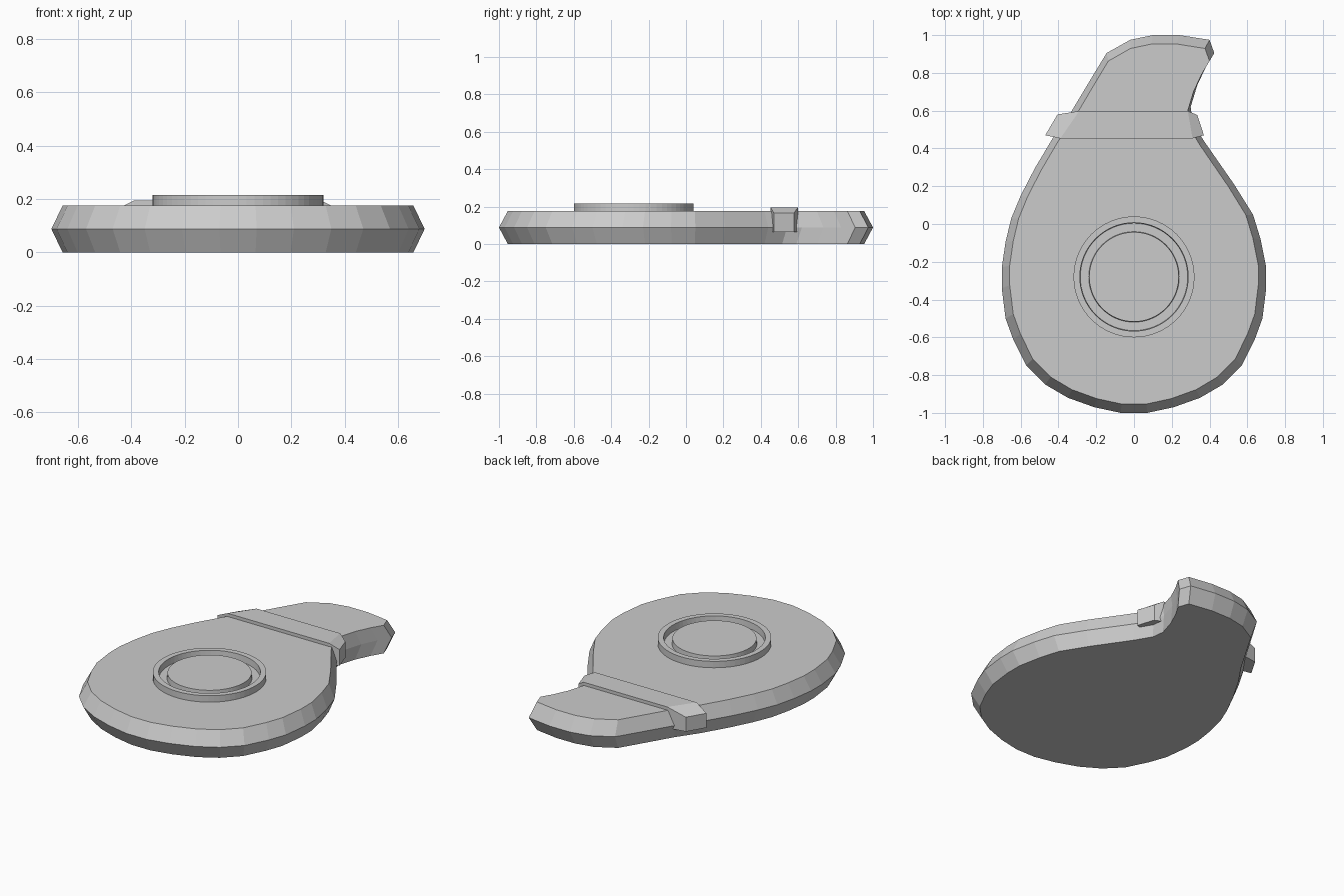
import bpy, bmesh, math

if "Cube" in bpy.data.objects:
    bpy.data.objects.remove(bpy.data.objects["Cube"])


def finish(name, bm):
    bmesh.ops.recalc_face_normals(bm, faces=bm.faces)
    me = bpy.data.meshes.new(name)
    bm.to_mesh(me)
    bm.free()
    ob = bpy.data.objects.new(name, me)
    bpy.context.collection.objects.link(ob)
    return ob


def loft(name, rings, closed=False):
    """Skin equal-length rings; cap both ends, or join last to first."""
    bm = bmesh.new()
    vs = [[bm.verts.new(p) for p in r] for r in rings]
    n = len(vs[0])
    pairs = list(zip(vs, vs[1:])) + ([(vs[-1], vs[0])] if closed else [])
    for a, b in pairs:
        for i in range(n):
            j = (i + 1) % n
            bm.faces.new((a[i], a[j], b[j], b[i]))
    if not closed:
        bm.faces.new(vs[0])
        bm.faces.new(vs[-1])
    return finish(name, bm)


def circle(r, z, n=64):
    cy = -0.28
    return [(r * math.cos(2 * math.pi * i / n),
             cy + r * math.sin(2 * math.pi * i / n), z) for i in range(n)]


# Drop-shaped body: round lower half is symmetric, upper part bends to the right
lower = [(0.07, -1.0), (0.21, -0.97), (0.35, -0.92), (0.47, -0.85), (0.57, -0.75),
         (0.64, -0.61), (0.68, -0.50), (0.70, -0.34), (0.70, -0.23)]
upper = [(0.67, -0.08), (0.63, 0.05), (0.53, 0.21), (0.37, 0.44), (0.31, 0.54),
         (0.30, 0.62), (0.335, 0.735), (0.38, 0.83), (0.425, 0.905), (0.40, 0.975),
         (0.24, 1.0), (0.10, 1.0), (-0.02, 0.975), (-0.145, 0.905), (-0.215, 0.79),
         (-0.335, 0.59), (-0.43, 0.455), (-0.525, 0.295), (-0.60, 0.15),
         (-0.65, 0.03), (-0.68, -0.095)]
outline = lower + upper + [(-x, y) for x, y in reversed(lower)]


def section(sx, sy, z):
    return [(x * sx, y * sy, z) for x, y in outline]


loft("drop_body", [section(0.94, 0.953, 0.0), section(1, 1, 0.088),
                   section(0.94, 0.953, 0.175)])

# Strap across the neck: front and back points with top height per station
stations = [(-0.47, 0.47, -0.405, 0.58, 0.155), (-0.39, 0.453, -0.29, 0.598, 0.195),
            (0.31, 0.453, 0.285, 0.598, 0.195), (0.37, 0.47, 0.335, 0.577, 0.165)]
loft("neck_strap", [[(xf, yf, 0.065), (xb, yb, 0.065), (xb, yb, zt), (xf, yf, zt)]
                    for xf, yf, xb, yb, zt in stations])

# Round setting: raised rim, groove and inner disc
loft("round_rim", [circle(0.32, 0.17), circle(0.32, 0.215),
                   circle(0.287, 0.215), circle(0.284, 0.17)], closed=True)
loft("inner_disc", [circle(0.24, 0.17), circle(0.237, 0.21)])
